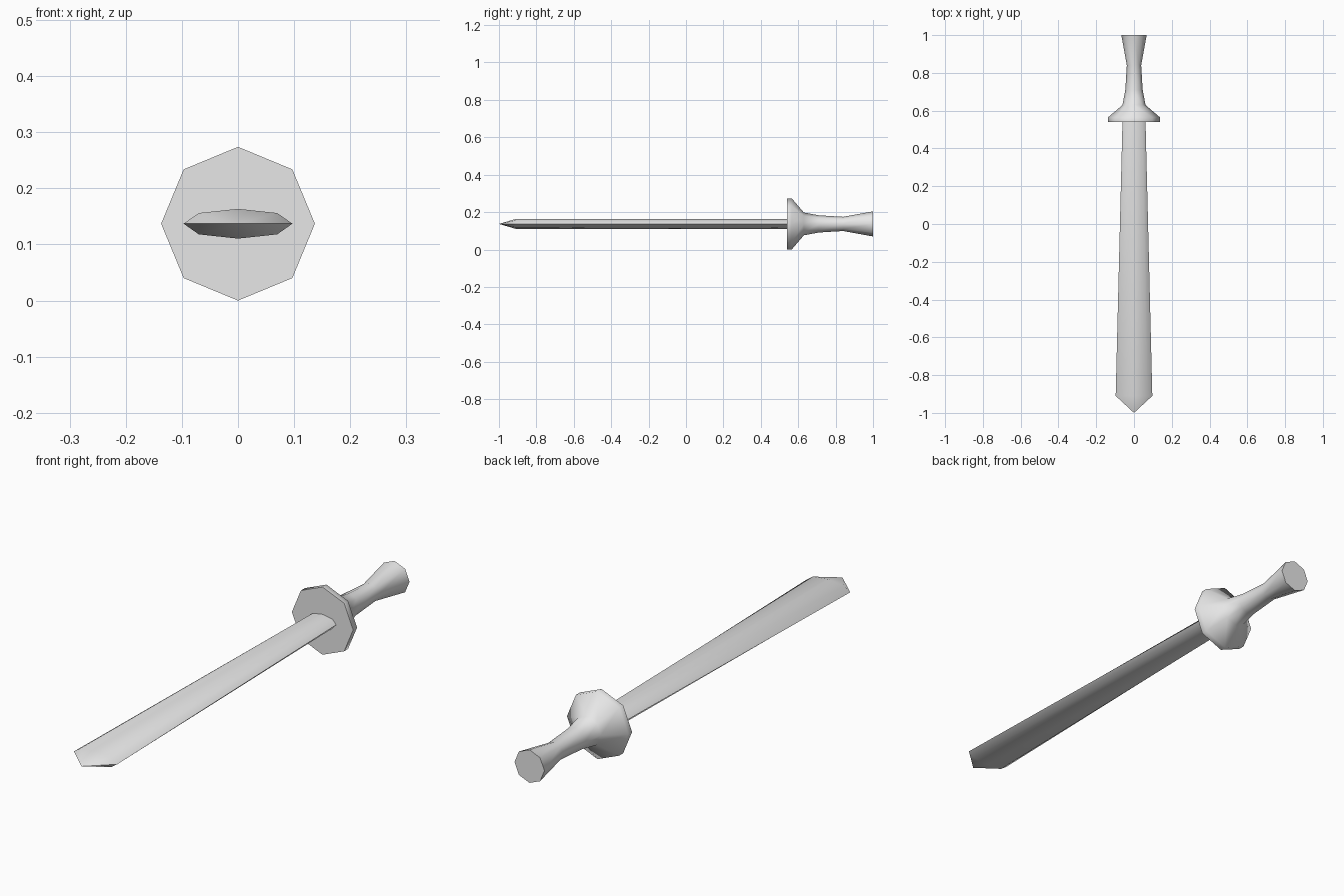
import bpy, bmesh
from math import sin, cos, pi, radians

cube = bpy.data.objects.get("Cube")
if cube:
    bpy.data.objects.remove(cube)

AXIS_Z = 0.137  # height of the long axis

grey = bpy.data.materials.new("plain_grey")
grey.use_nodes = True
colour = (0.8, 0.8, 0.8, 1)
grey.diffuse_color = colour
grey.node_tree.nodes["Principled BSDF"].inputs["Base Color"].default_value = colour


def loft(name, sections, tip=None):
    """Skin closed eight-point sections along y, with an optional end point."""
    bm = bmesh.new()
    rings = [[bm.verts.new((x, y, z + AXIS_Z)) for x, z in pts]
             for y, pts in sections]
    for a, b in zip(rings, rings[1:]):
        for i in range(len(a)):
            j = (i + 1) % len(a)
            bm.faces.new((a[i], a[j], b[j], b[i]))
    bm.faces.new(rings[0])
    if tip is None:
        bm.faces.new(rings[-1])
    else:
        end, point = rings[-1], bm.verts.new((0, tip, AXIS_Z))
        for i in range(len(end)):
            bm.faces.new((end[i], end[(i + 1) % len(end)], point))
    bmesh.ops.recalc_face_normals(bm, faces=bm.faces[:])
    mesh = bpy.data.meshes.new(name)
    bm.to_mesh(mesh)
    bm.free()
    mesh.materials.append(grey)
    obj = bpy.data.objects.new(name, mesh)
    bpy.context.collection.objects.link(obj)
    bpy.ops.object.select_all(action="DESELECT")
    obj.select_set(True)
    bpy.context.view_layer.objects.active = obj
    bpy.ops.object.shade_smooth_by_angle(angle=radians(50))
    return obj


def octagon(r):
    return [(r * cos(i * pi / 4), r * sin(i * pi / 4)) for i in range(8)]


def blade_section(w):
    s, t, e = 0.72 * w, 0.0265, 0.019
    return [(w, 0), (s, e), (0, t), (-s, e), (-w, 0), (-s, -e), (0, -t), (s, -e)]


# Flared grip and round guard in one turned profile
profile = [(0.54, 0.137), (0.565, 0.137), (0.63, 0.061),
           (0.71, 0.046), (0.84, 0.038), (1.0, 0.067)]
loft("grip_and_guard", [(y, octagon(r)) for y, r in profile])

# Blade widening towards a pointed end
loft("blade", [(0.54, blade_section(0.061)), (-0.91, blade_section(0.097))], tip=-1.0)
